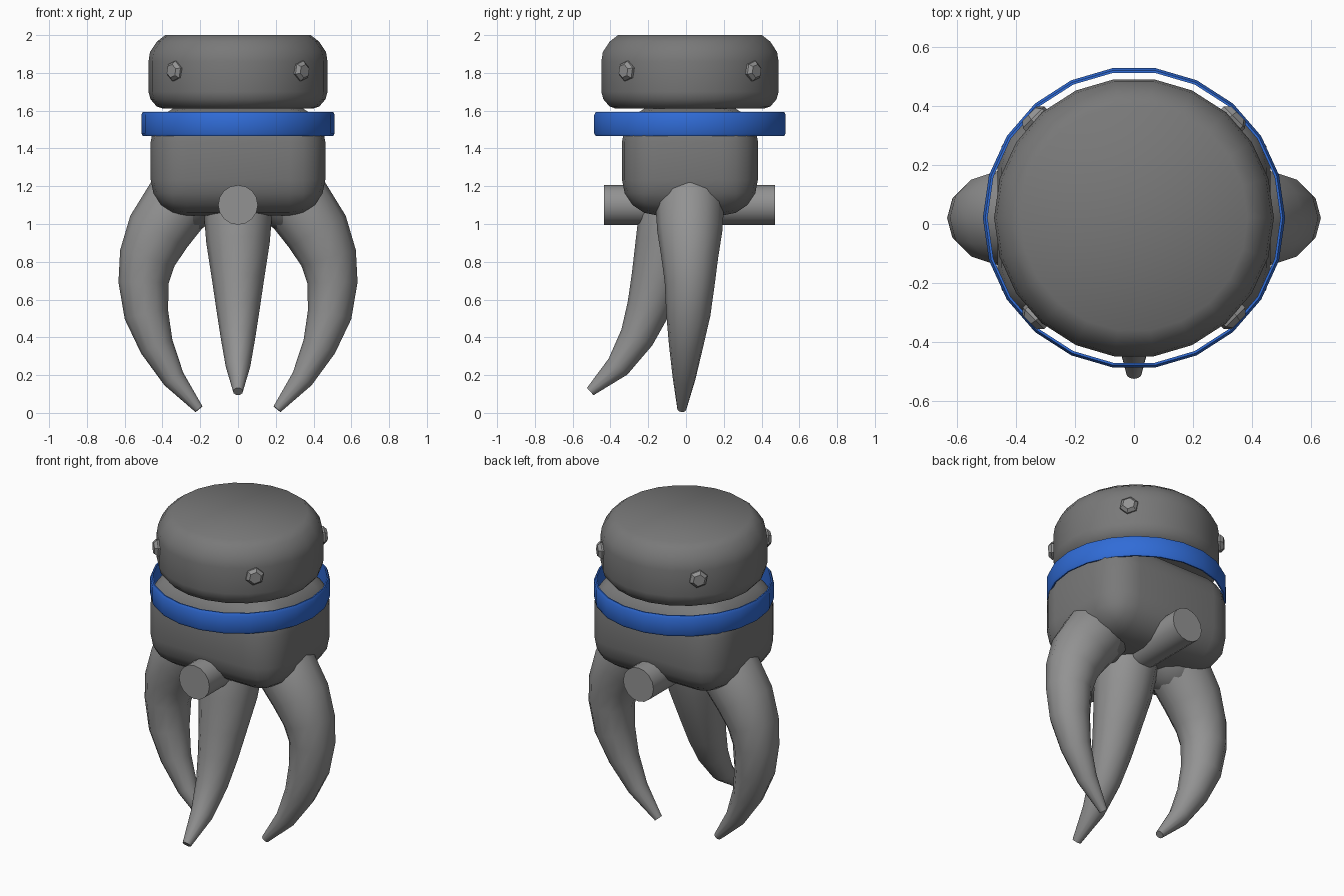
import bpy, bmesh, math
from mathutils import Vector, Matrix

if "Cube" in bpy.data.objects:
    bpy.data.objects.remove(bpy.data.objects["Cube"])

CY = 0.021  # y of the main axis


def material(name, *rgb):
    m = bpy.data.materials.new(name)
    m.diffuse_color = (*rgb, 1)
    m.use_nodes = True
    m.node_tree.nodes["Principled BSDF"].inputs["Base Color"].default_value = m.diffuse_color
    return m


DARK = material("dark_grey", 0.19, 0.19, 0.19)
MID = material("mid_grey", 0.29, 0.29, 0.29)
BLUE = material("blue", 0.03, 0.15, 0.68)


def finish(name, bm, mat, angle=50):
    bmesh.ops.recalc_face_normals(bm, faces=bm.faces)
    me = bpy.data.meshes.new(name)
    bm.to_mesh(me)
    bm.free()
    ob = bpy.data.objects.new(name, me)
    bpy.context.collection.objects.link(ob)
    me.materials.append(mat)
    bpy.ops.object.select_all(action='DESELECT')
    ob.select_set(True)
    bpy.context.view_layer.objects.active = ob
    if angle:
        bpy.ops.object.shade_smooth_by_angle(angle=math.radians(angle))
    return ob


def skin(bm, rings, closed=False):
    n = len(rings[0])
    vs = [[bm.verts.new(p) for p in r] for r in rings]
    pairs = list(zip(vs, vs[1:])) + ([(vs[-1], vs[0])] if closed else [])
    for a, b in pairs:
        for i in range(n):
            j = (i + 1) % n
            bm.faces.new((a[i], a[j], b[j], b[i]))
    if not closed:
        bm.faces.new(vs[0])
        bm.faces.new(vs[-1])


def lathe(name, profile, mat, n=22, closed=False):
    bm = bmesh.new()
    skin(bm, [[(r * math.cos(math.tau * i / n), CY + r * math.sin(math.tau * i / n), z)
               for i in range(n)] for r, z in profile], closed)
    return finish(name, bm, mat)


def claw(name, path, n=12):
    bm = bmesh.new()
    pts = [Vector(p[:3]) for p in path]
    across = Vector((0, 1, 0)) if abs(pts[3].x) > 0.1 else Vector((1, 0, 0))
    rings = []
    for k, p in enumerate(pts):
        t = (pts[min(k + 1, len(pts) - 1)] - pts[max(k - 1, 0)]).normalized()
        u = t.cross(across).normalized()
        v = t.cross(u)
        rings.append([p + path[k][3] * (u * math.cos(math.tau * i / n) + v * math.sin(math.tau * i / n))
                      for i in range(n)])
    skin(bm, rings)
    return finish(name, bm, MID)


def knuckle(name, loc, r):
    bm = bmesh.new()
    bmesh.ops.create_uvsphere(bm, u_segments=12, v_segments=8, radius=r,
                              matrix=Matrix.Translation(loc))
    finish(name, bm, DARK)


# Head cap
lathe("head_cap", [(0.40, 1.612), (0.43, 1.622), (0.463, 1.66), (0.474, 1.70), (0.474, 1.86),
                   (0.466, 1.91), (0.43, 1.965), (0.385, 2.0)], DARK)

# Blue collar ring
lathe("collar_ring", [(0.496, 1.465), (0.504, 1.465), (0.512, 1.48), (0.512, 1.578),
                      (0.504, 1.593), (0.496, 1.593)], BLUE, closed=True)

# Rounded palm block
bm = bmesh.new()
bmesh.ops.create_cube(bm, size=1, matrix=Matrix.Translation((0, CY, 1.335))
                      @ Matrix.Diagonal((0.925, 0.72, 0.58, 1)))
bmesh.ops.bevel(bm, geom=bm.edges[:], offset=0.19, segments=4, profile=0.5, affect='EDGES')
finish("palm", bm, DARK)

# Cross pin running front to back
bm = bmesh.new()
bmesh.ops.create_cone(bm, cap_ends=True, segments=16, radius1=0.105, radius2=0.105, depth=0.905,
                      matrix=Matrix.Translation((0, 0.0195, 1.101)) @ Matrix.Rotation(math.pi / 2, 4, 'X'))
finish("cross_pin", bm, MID)

# Side claws, mirrored
side = [(0.20, 0.02, 1.24, 0.175), (0.32, 0.02, 1.105, 0.182), (0.42, 0.02, 0.96, 0.172),
        (0.48, 0.02, 0.82, 0.15), (0.50, 0.02, 0.69, 0.133), (0.485, 0.012, 0.52, 0.117),
        (0.43, 0.0, 0.35, 0.09), (0.34, -0.01, 0.18, 0.06), (0.207, -0.022, 0.02, 0.024)]
for s, label in ((-1, "left"), (1, "right")):
    claw(label + "_claw", [(s * x, y, z, r) for x, y, z, r in side])
    knuckle(label + "_knuckle", (s * 0.285, 0.02, 1.13), 0.184)

# Front claw, curling forward
claw("front_claw", [(0, -0.03, 1.22, 0.175), (0, -0.065, 1.08, 0.183), (0, -0.10, 0.9, 0.168),
                    (0, -0.155, 0.7, 0.137), (0, -0.2, 0.55, 0.115), (0, -0.26, 0.40, 0.092),
                    (0, -0.36, 0.245, 0.065), (0, -0.507, 0.113, 0.026)])
knuckle("front_knuckle", (0, -0.05, 1.13), 0.184)

# Hex studs around the cap
for k in range(4):
    a = math.pi / 4 + k * math.pi / 2
    d = Vector((math.cos(a), math.sin(a), 0))
    bm = bmesh.new()
    m = Matrix.Translation(Vector((0, CY, 1.81)) + d * 0.478) @ d.to_track_quat('Z', 'Y').to_matrix().to_4x4()
    skin(bm, [[m @ Vector((r * math.sin(math.tau * i / 6 + 0.2), r * math.cos(math.tau * i / 6 + 0.2), h))
               for i in range(6)] for r, h in ((0.054, -0.04), (0.054, 0.003), (0.036, 0.022))])
    finish("stud_%d" % (k + 1), bm, MID, 0)
